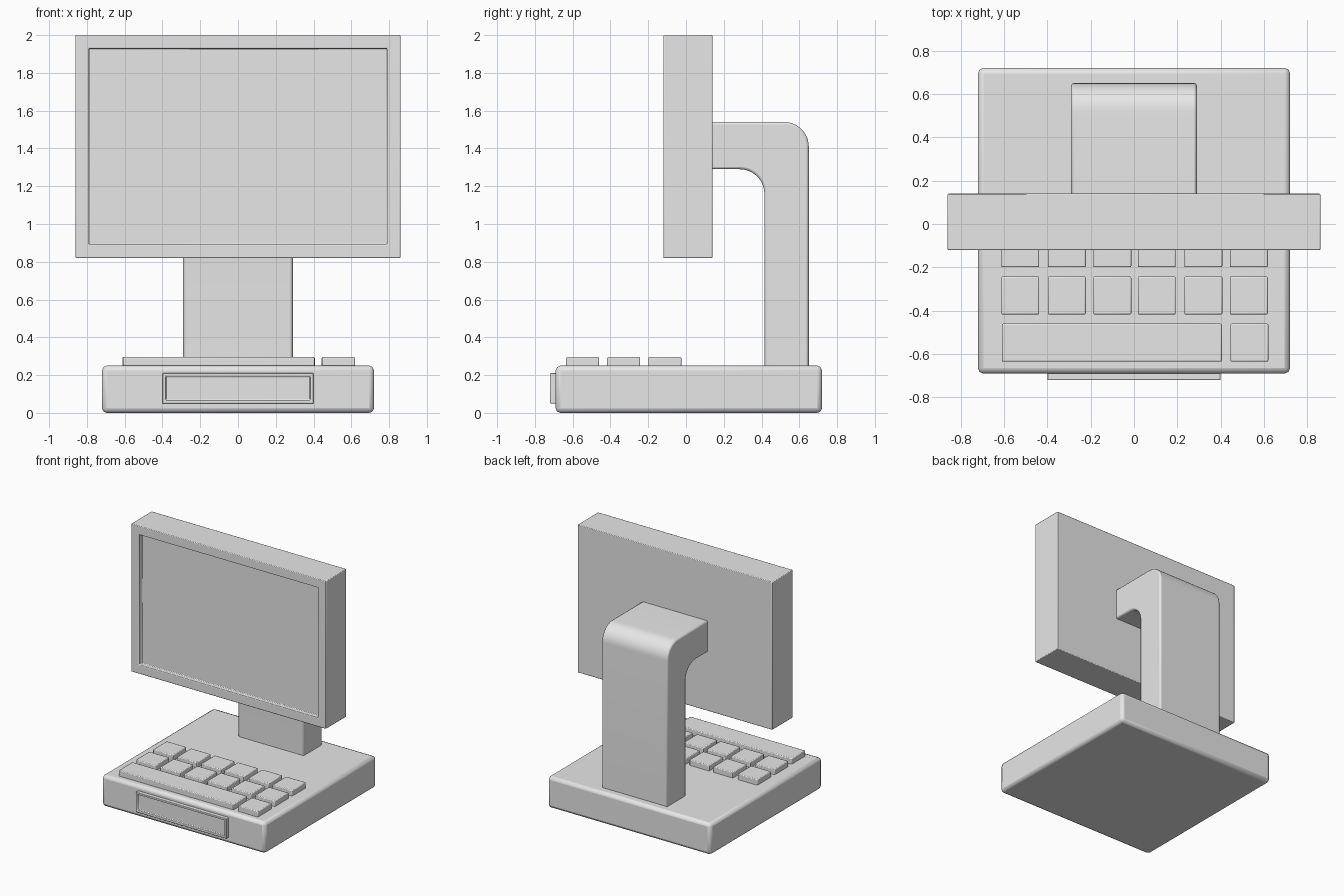
import bpy, bmesh, math
from mathutils import Vector

cube = bpy.data.objects.get("Cube")
if cube:
    bpy.data.objects.remove(cube, do_unlink=True)

grey = bpy.data.materials.new("light grey")
grey.use_nodes = True
grey.diffuse_color = (0.8, 0.8, 0.8, 1)
grey.node_tree.nodes["Principled BSDF"].inputs["Base Color"].default_value = (0.8, 0.8, 0.8, 1)


def finish(name, bm, bevel, segments=2):
    """Turn a bmesh into a softly bevelled object."""
    bmesh.ops.recalc_face_normals(bm, faces=bm.faces)
    mesh = bpy.data.meshes.new(name)
    bm.to_mesh(mesh)
    bm.free()
    mesh.materials.append(grey)
    obj = bpy.data.objects.new(name, mesh)
    bpy.context.collection.objects.link(obj)
    mod = obj.modifiers.new("Soft edges", 'BEVEL')
    mod.width = bevel
    mod.segments = segments
    mod.limit_method = 'ANGLE'
    mod.angle_limit = math.radians(40)
    bpy.ops.object.select_all(action='DESELECT')
    obj.select_set(True)
    bpy.context.view_layer.objects.active = obj
    bpy.ops.object.shade_smooth_by_angle(angle=math.radians(50))
    return obj


def box(name, low, high, bevel, rim=0, recess=0):
    """Box between two corners, optionally with a recessed front panel."""
    low, high = Vector(low), Vector(high)
    bm = bmesh.new()
    bmesh.ops.create_cube(bm, size=1)
    for v in bm.verts:
        v.co = (low + high) / 2 + v.co * (high - low)
    if rim:
        bm.normal_update()
        front = min(bm.faces, key=lambda f: f.normal.y)
        bmesh.ops.inset_region(bm, faces=[front], thickness=rim)
        # Second ring gives the panel its straight side walls
        bmesh.ops.inset_region(bm, faces=[front], thickness=0.002, depth=-recess)
    return finish(name, bm, bevel)


# Base with a raised drive slot on the front
box("base", (-0.72, -0.69, 0), (0.72, 0.72, 0.25), 0.025)
box("drive_slot", (-0.4, -0.72, 0.05), (0.4, -0.67, 0.21), 0.004, 0.024, 0.015)

# Keyboard: two full rows, then a space bar and one key
columns = (-0.525, -0.31, -0.1, 0.105, 0.32, 0.53)
half = 0.0875
for row, y in enumerate((-0.33, -0.112)):
    for col, x in enumerate(columns):
        box(f"key_{row}_{col}", (x - half, y - half, 0.24), (x + half, y + half, 0.295), 0.006)
box("space_bar", (-0.61, -0.635, 0.24), (0.405, -0.46, 0.295), 0.006)
box("enter_key", (0.445, -0.635, 0.24), (0.62, -0.46, 0.295), 0.006)

# Monitor housing with recessed screen
box("monitor", (-0.86, -0.12, 0.82), (0.86, 0.14, 2.0), 0.005, 0.1, 0.035)


# Bent support arm, extruded from its side profile
def bend(cy, cz, radius, steps=10):
    angles = [math.pi / 2 * (1 - i / steps) for i in range(steps + 1)]
    return [(cy + radius * math.cos(a), cz + radius * math.sin(a)) for a in angles]


profile = [(0.13, 1.54)] + bend(0.52, 1.41, 0.13) + [(0.65, 0.24), (0.415, 0.24)]
profile += bend(0.285, 1.16, 0.13)[::-1] + [(0.13, 1.29)]
bm = bmesh.new()
face = bm.faces.new([bm.verts.new((-0.29, y, z)) for y, z in profile])
side = bmesh.ops.extrude_face_region(bm, geom=[face])["geom"]
for v in side:
    if isinstance(v, bmesh.types.BMVert):
        v.co.x = 0.29
finish("support_arm", bm, 0.012)
